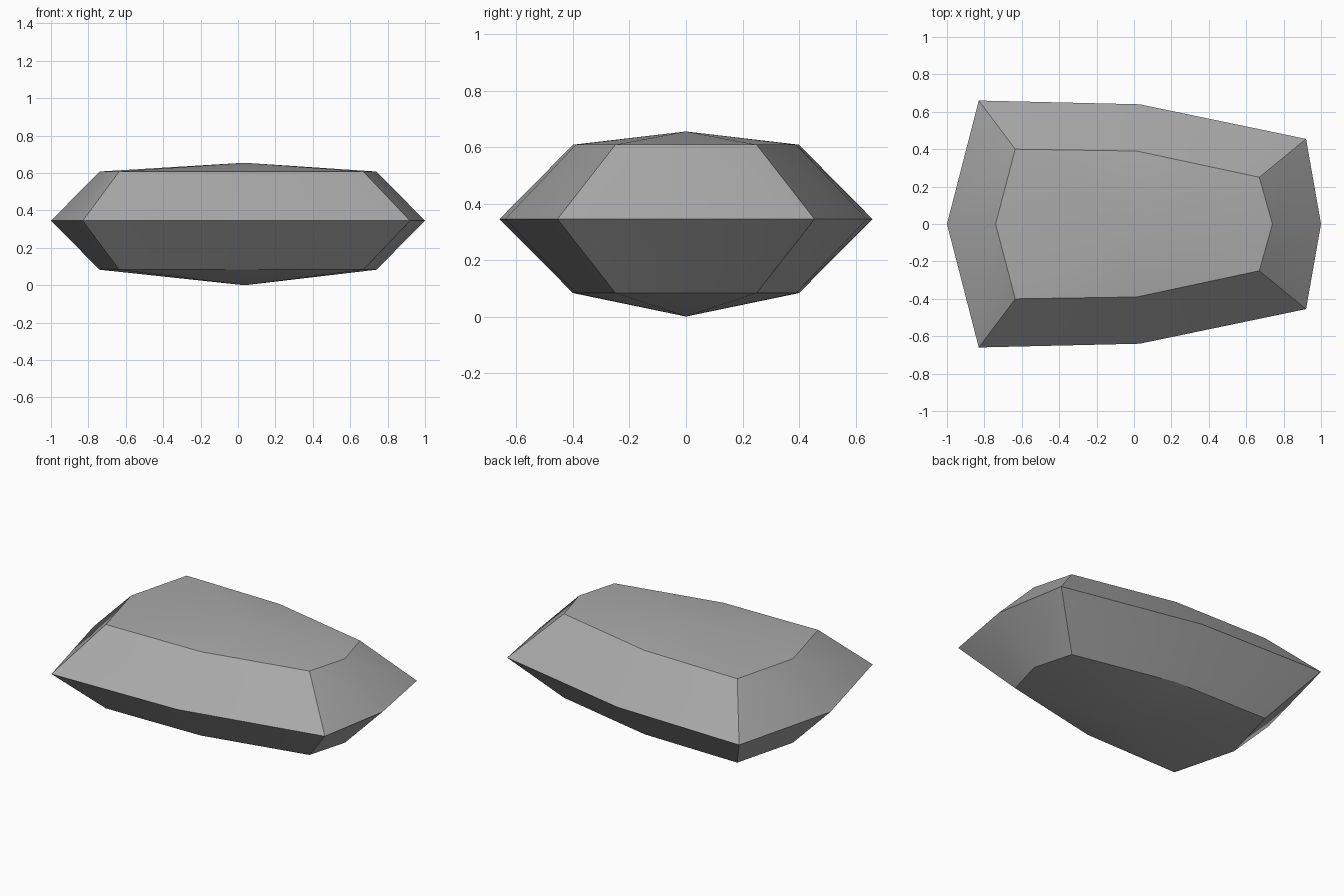
import bpy
import bmesh
import math

default_cube = bpy.data.objects.get("Cube")
if default_cube:
    bpy.data.objects.remove(default_cube, do_unlink=True)

# Grey stone
stone = bpy.data.materials.new("grey stone")
stone.use_nodes = True
grey = (0.4, 0.4, 0.4, 1)
stone.diffuse_color = grey
stone.node_tree.nodes["Principled BSDF"].inputs["Base Color"].default_value = grey

# Half outlines from the wide end to the narrow end
GIRDLE = [(-1, 0), (-0.83, 0.66), (0.03, 0.64), (0.92, 0.455), (1, 0)]
CROWN = [(-0.74, 0), (-0.635, 0.4), (0.015, 0.39), (0.67, 0.25), (0.74, 0)]


def ring(bm, half, z):
    """Mirror a half outline across the x axis into a closed ring."""
    outline = half + [(x, -y) for x, y in reversed(half[1:-1])]
    return [bm.verts.new((x, y, z)) for x, y in outline]


# Faceted rock: girdle, a bevelled band above and below, and two low peaks
bm = bmesh.new()
girdle = ring(bm, GIRDLE, 0.345)
for ring_z, peak_z in ((0.608, 0.655), (0.083, 0)):
    inner = ring(bm, CROWN, ring_z)
    peak = bm.verts.new((0.035, 0, peak_z))
    for i in range(len(girdle)):
        j = (i + 1) % len(girdle)
        bm.faces.new((girdle[i], girdle[j], inner[j], inner[i]))
        bm.faces.new((inner[i], inner[j], peak))
bmesh.ops.recalc_face_normals(bm, faces=bm.faces)

mesh = bpy.data.meshes.new("rock")
bm.to_mesh(mesh)
bm.free()
mesh.materials.append(stone)
rock = bpy.data.objects.new("rock", mesh)
bpy.context.collection.objects.link(rock)

# Soft facets with crisp outer edges
bpy.ops.object.select_all(action="DESELECT")
rock.select_set(True)
bpy.context.view_layer.objects.active = rock
bpy.ops.object.shade_smooth_by_angle(angle=math.radians(30))
